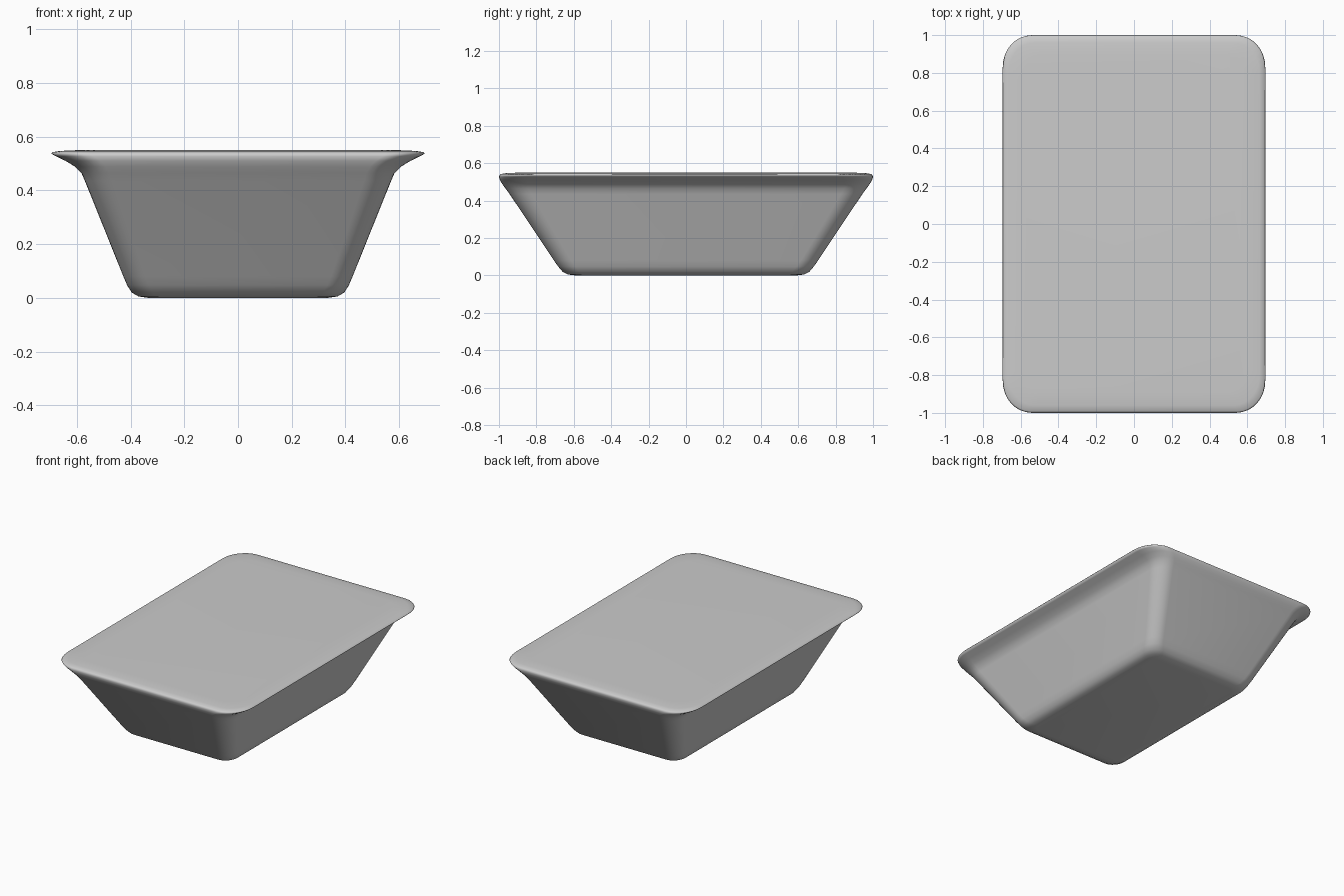
import bpy, bmesh, math

if "Cube" in bpy.data.objects:
    bpy.data.objects.remove(bpy.data.objects["Cube"])

# Levels of the tub: half width, half length, height, corner radius
LEVELS = [
    (0.335, 0.590, 0.000, 0.06),
    (0.370, 0.630, 0.005, 0.07),
    (0.396, 0.660, 0.020, 0.08),
    (0.413, 0.683, 0.047, 0.08),
    (0.427, 0.706, 0.080, 0.08),
    (0.570, 0.943, 0.435, 0.10),
    (0.583, 0.965, 0.465, 0.105),
    (0.606, 0.982, 0.488, 0.115),
    (0.642, 0.995, 0.510, 0.13),
    (0.678, 1.000, 0.527, 0.14),
    (0.695, 0.997, 0.537, 0.145),
    (0.692, 0.990, 0.542, 0.145),
    (0.665, 0.960, 0.547, 0.14),
    (0.600, 0.890, 0.550, 0.12),
]
STEPS = 8


def ring(bm, hx, hy, z, r):
    """Rounded rectangle of vertices, counter-clockwise."""
    verts = []
    for q, (sx, sy) in enumerate([(1, 1), (-1, 1), (-1, -1), (1, -1)]):
        for i in range(STEPS + 1):
            a = math.pi / 2 * (q + i / STEPS)
            verts.append(bm.verts.new((sx * (hx - r) + r * math.cos(a),
                                       sy * (hy - r * 1.15) + r * 1.15 * math.sin(a), z)))
    return verts


# Tapered tub with flared side rims and a closed top
bm = bmesh.new()
rings = [ring(bm, *lv) for lv in LEVELS]
n = len(rings[0])
for lo, hi in zip(rings, rings[1:]):
    for i in range(n):
        j = (i + 1) % n
        bm.faces.new((lo[i], lo[j], hi[j], hi[i]))
bm.faces.new(rings[0][::-1])
bm.faces.new(rings[-1])
for f in bm.faces:
    f.smooth = True
mesh = bpy.data.meshes.new("tub")
bm.to_mesh(mesh)
bm.free()
tub = bpy.data.objects.new("tub", mesh)
bpy.context.collection.objects.link(tub)
